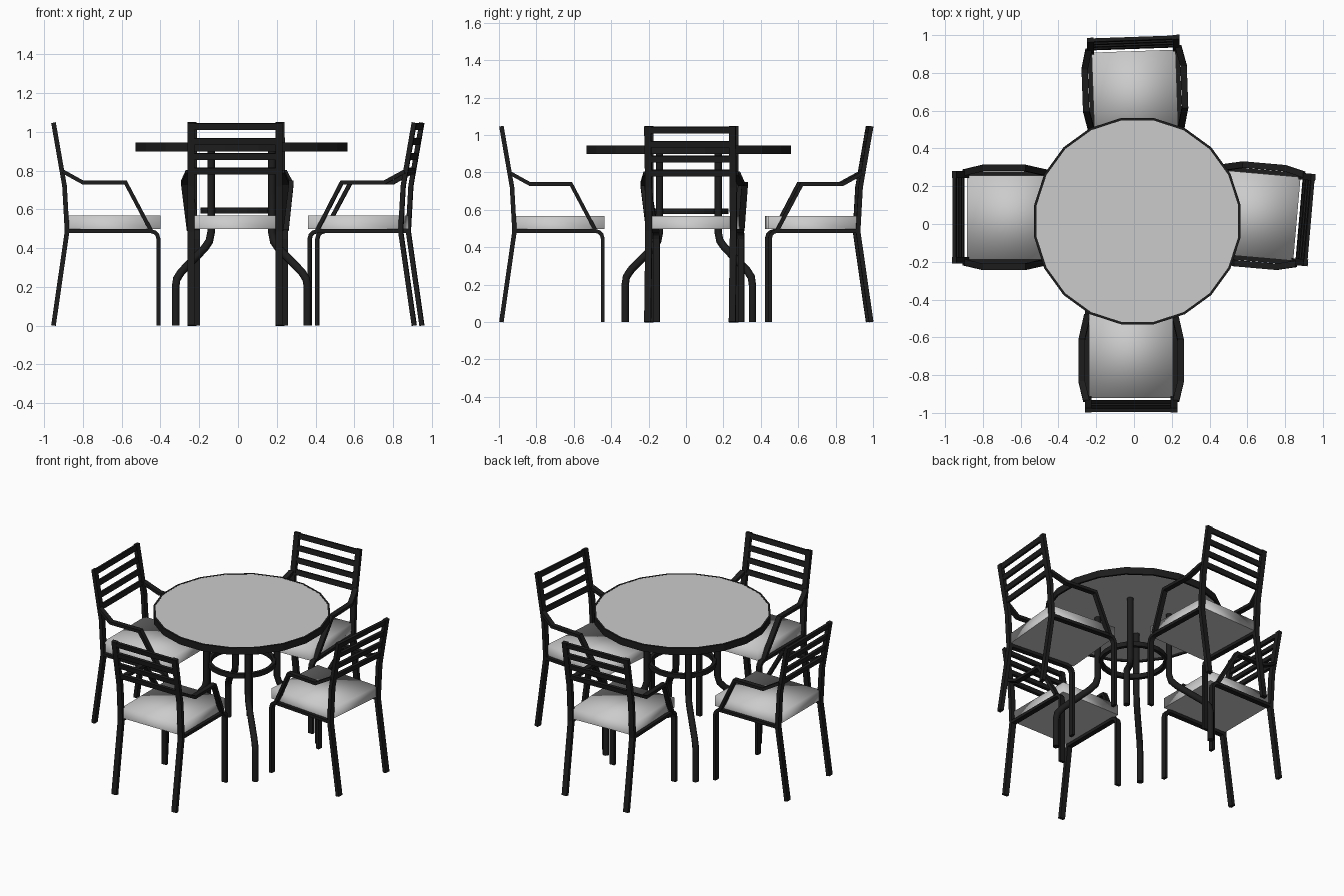
import bpy, bmesh, math
from mathutils import Matrix, Vector

if "Cube" in bpy.data.objects:
    bpy.data.objects.remove(bpy.data.objects["Cube"])

black = bpy.data.materials.new("dark_metal")
black.diffuse_color = (0.012, 0.012, 0.012, 1)
black.use_nodes = True
black.node_tree.nodes["Principled BSDF"].inputs["Base Color"].default_value = black.diffuse_color


def finish(bm, name, mat=None):
    bmesh.ops.recalc_face_normals(bm, faces=bm.faces)
    me = bpy.data.meshes.new(name)
    bm.to_mesh(me)
    bm.free()
    if mat:
        me.materials.append(mat)
    return me


def place(me, name, matrix=Matrix()):
    ob = bpy.data.objects.new(name, me)
    bpy.context.collection.objects.link(ob)
    ob.matrix_world = matrix
    return ob


def rect(w, t):
    return [(-w/2, -t/2), (w/2, -t/2), (w/2, t/2), (-w/2, t/2)]


def sweep(bm, path, section):
    """Sweep a section along (x, y, z) points, mitred in the y-z plane."""
    pts = [Vector(p) for p in path]
    rings = []
    for i, p in enumerate(pts):
        dirs = []
        if i > 0:
            dirs.append((pts[i] - pts[i-1]).yz.normalized())
        if i < len(pts) - 1:
            dirs.append((pts[i+1] - pts[i]).yz.normalized())
        d = sum(dirs, Vector((0, 0))).normalized()
        n = Vector((0, -d.y, d.x)) / d.dot(dirs[0])
        rings.append([bm.verts.new(p + Vector((a, 0, 0)) + n * b) for a, b in section])
    k = len(section)
    for r, s in zip(rings, rings[1:]):
        for j in range(k):
            bm.faces.new((r[j], r[(j+1) % k], s[(j+1) % k], s[j]))
    bm.faces.new(rings[0])
    bm.faces.new(rings[-1])


def band(name, r_in, r_out, z0, z1, n, mat):
    """Ring with a rectangular section and n flat sides."""
    bm = bmesh.new()
    rings = []
    for i in range(n):
        a = (i + 0.5) * 2 * math.pi / n
        rings.append([bm.verts.new((r * math.cos(a), r * math.sin(a), z))
                      for r, z in ((r_in, z0), (r_out, z0), (r_out, z1), (r_in, z1))])
    for i in range(n):
        r, s = rings[i], rings[(i+1) % n]
        for j in range(4):
            bm.faces.new((r[j], r[(j+1) % 4], s[(j+1) % 4], s[j]))
    return finish(bm, name, mat)


# ---- Table ----
table = Matrix.Translation((0.018, 0.015, 0))
place(band("table_rim", 0.54, 0.553, 0.897, 0.944, 20, black), "table_rim", table)
place(band("leg_ring", 0.19, 0.213, 0.577, 0.608, 24, black), "leg_ring", table)

bm = bmesh.new()
bmesh.ops.create_cone(bm, cap_ends=True, segments=20, radius1=0.541, radius2=0.541, depth=0.035,
                      matrix=Matrix.Translation((0, 0, 0.9255)) @ Matrix.Rotation(math.pi/20, 4, 'Z'))
place(finish(bm, "table_top"), "table_top", table)

# bent round table legs on the diagonals
bm = bmesh.new()
octagon = [(0.021 * math.cos((i + .5) * math.pi/4), 0.021 * math.sin((i + .5) * math.pi/4)) for i in range(8)]
profile = [(0.34, 0), (0.34, 0.2), (0.334, 0.24), (0.312, 0.275),
           (0.19, 0.40), (0.166, 0.435), (0.157, 0.48), (0.157, 0.91)]
sweep(bm, [(0, d * math.sqrt(2), z) for d, z in profile], octagon)
leg = finish(bm, "table_leg", black)
for p in leg.polygons:
    p.use_smooth = len(p.vertices) == 4
for i in range(4):
    place(leg, f"table_leg_{i+1}", table @ Matrix.Rotation(math.radians(45 + 90*i), 4, 'Z'))

# ---- Chair parts: backrest end at y = 0, facing +y ----
X = 0.227
post = [(0.013, 0), (0.083, 0.485), (0.07, 0.72), (0.013, 1.047)]
front = [(0.083, 0.487), (0.515, 0.487), (0.535, 0.481), (0.549, 0.467), (0.555, 0.445), (0.555, 0)]
arm = [(0.010, 0.062, 0.795), (0.035, 0.165, 0.738), (0.035, 0.385, 0.738), (0.005, 0.515, 0.492)]

chair = {}
bm = bmesh.new()
for s in (-1, 1):
    sweep(bm, [(s*X, y, z) for y, z in post], rect(0.036, 0.024))
chair["back_posts"] = finish(bm, "back_posts", black)

bm = bmesh.new()
for s in (-1, 1):
    sweep(bm, [(s*X, y, z) for y, z in front], rect(0.034, 0.02))
chair["front_legs_and_rails"] = finish(bm, "front_legs_and_rails", black)

bm = bmesh.new()
for s in (-1, 1):
    sweep(bm, [(s*(X+x), y, z) for x, y, z in arm], rect(0.034, 0.02))
chair["armrests"] = finish(bm, "armrests", black)

# four slats following the tilt of the posts
bm = bmesh.new()
tilt = math.atan2(0.057, 0.327)
for z in (1.027, 0.95, 0.872, 0.797):
    y = 0.07 - (z - 0.72) * math.tan(tilt)
    bmesh.ops.create_cube(bm, size=1, matrix=Matrix.Translation((0, y, z))
                          @ Matrix.Rotation(tilt, 4, 'X') @ Matrix.Diagonal((2*X, 0.018, 0.034, 1)))
chair["back_slats"] = finish(bm, "back_slats", black)

# cushion with soft shading on top and sides
bm = bmesh.new()
bmesh.ops.create_cube(bm, size=1, matrix=Matrix.Translation((0, 0.322, 0.533))
                      @ Matrix.Diagonal((0.445, 0.484, 0.07, 1)))
chair["seat"] = finish(bm, "seat")
for p in chair["seat"].polygons:
    p.use_smooth = p.normal.z > -0.5

# ---- Four chairs around the table ----
for side, x, y, deg in (("front", -0.015, -1.0, 0), ("left", -0.965, 0.035, -90),
                        ("back", -0.005, 0.995, 182), ("right", 0.942, 0.02, 85)):
    m = Matrix.Translation((x, y, 0)) @ Matrix.Rotation(math.radians(deg), 4, 'Z')
    for part, me in chair.items():
        place(me, f"{side}_chair_{part}", m)
